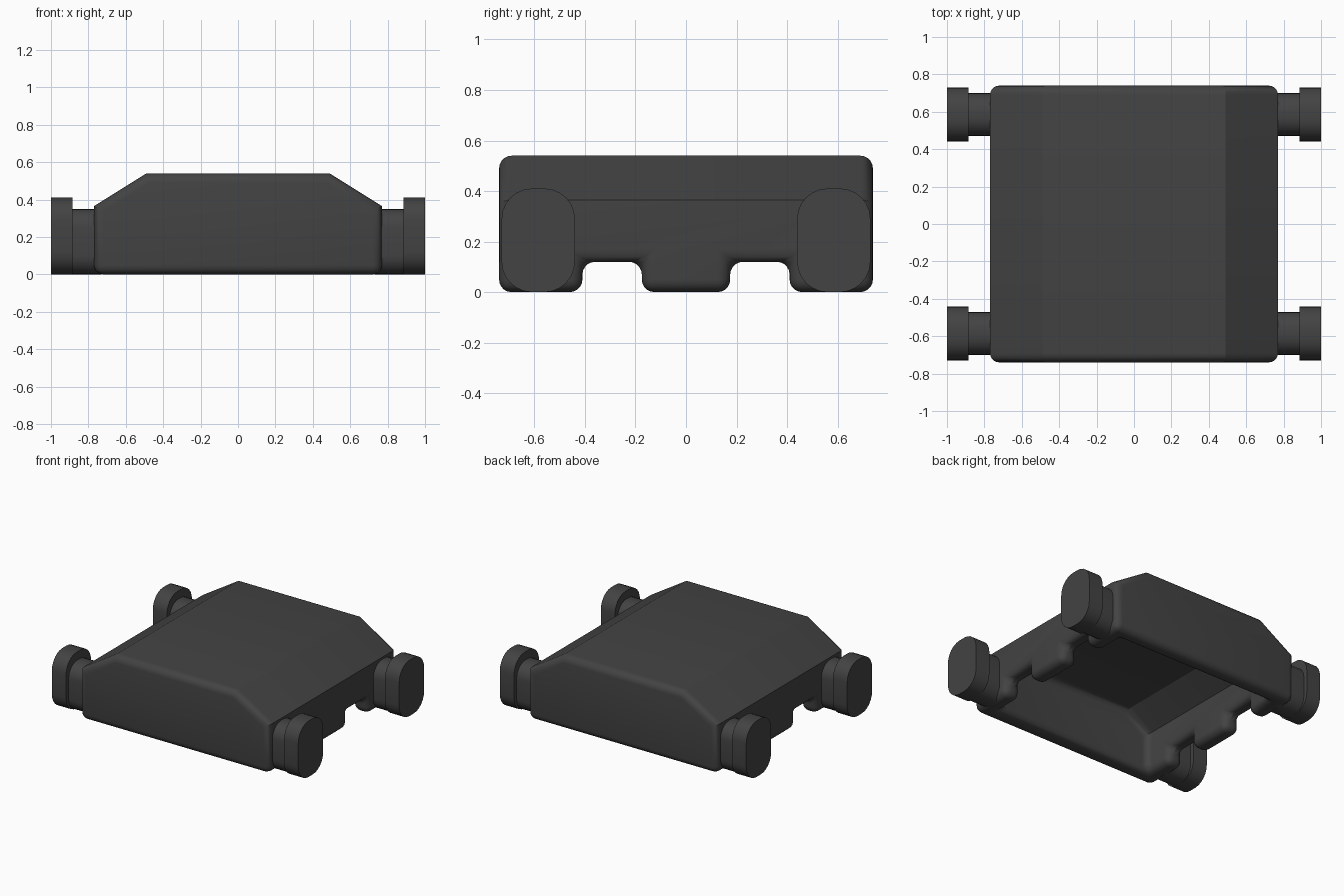
import bpy, bmesh, math

cube = bpy.data.objects.get("Cube")
if cube:
    bpy.data.objects.remove(cube, do_unlink=True)

# Single dark grey material
COLOR = (0.056, 0.056, 0.056, 1)
dark_grey = bpy.data.materials.new("dark_grey")
dark_grey.use_nodes = True
dark_grey.diffuse_color = COLOR
shader = dark_grey.node_tree.nodes["Principled BSDF"]
shader.inputs["Base Color"].default_value = COLOR
shader.inputs["Roughness"].default_value = 0.8


def prism(name, outline, depth):
    """Closed solid: outline points swept along the depth vector."""
    bm = bmesh.new()
    face = bm.faces.new([bm.verts.new(p) for p in outline])
    swept = bmesh.ops.extrude_face_region(bm, geom=[face])["geom"]
    verts = [v for v in swept if isinstance(v, bmesh.types.BMVert)]
    bmesh.ops.translate(bm, verts=verts, vec=depth)
    bmesh.ops.recalc_face_normals(bm, faces=bm.faces)
    mesh = bpy.data.meshes.new(name)
    bm.to_mesh(mesh)
    bm.free()
    obj = bpy.data.objects.new(name, mesh)
    bpy.context.collection.objects.link(obj)
    mesh.materials.append(dark_grey)
    return obj


def finish(obj, angle):
    """Bake modifiers and smooth the rounded edges."""
    bpy.ops.object.select_all(action="DESELECT")
    obj.select_set(True)
    bpy.context.view_layer.objects.active = obj
    bpy.ops.object.convert(target="MESH")
    bpy.ops.object.shade_smooth_by_angle(angle=math.radians(angle))


def hull(name, x_side, z_side, x_top, z_top, z_low, y_end):
    """Chamfered trapezoid section running front to back."""
    half = [(x_side, z_low), (x_side, z_side), (x_top, z_top)]
    section = half + [(-x, z) for x, z in reversed(half)]
    return prism(name, [(x, -y_end, z) for x, z in section], (0, 2 * y_end, 0))


# Hollow body, open underneath, with two notches through each side wall
body = hull("body_shell", 0.77, 0.365, 0.49, 0.54, 0, 0.74)
cutters = [hull("cavity_cutter", 0.64, 0.30, 0.455, 0.42, -0.2, 0.62)]
for s in (-1, 1):
    near, far = s * 0.175, s * 0.41
    outline = [(-1, near, -0.1), (-1, far, -0.1), (-1, far, 0.12), (-1, near, 0.12)]
    cutters.append(prism("notch_cutter", outline, (2, 0, 0)))
for cutter in cutters:
    cutter.hide_render = True
    cut = body.modifiers.new("cut", "BOOLEAN")
    cut.operation = "DIFFERENCE"
    cut.solver = "EXACT"
    cut.object = cutter
bevel = body.modifiers.new("rounding", "BEVEL")
bevel.width = 0.05
bevel.segments = 5
bevel.limit_method = "ANGLE"
bevel.angle_limit = math.radians(65)
finish(body, 28)
for cutter in cutters:
    bpy.data.objects.remove(cutter, do_unlink=True)


def rounded_block(name, x0, x1, y, width, height, radius):
    """Rounded rectangle facing sideways, standing on the ground."""
    outline = []
    steps = 6
    for quarter, (sy, sz) in enumerate([(1, 1), (-1, 1), (-1, -1), (1, -1)]):
        cy = y + sy * (width / 2 - radius)
        cz = height / 2 + sz * (height / 2 - radius)
        for i in range(steps + 1):
            a = math.pi / 2 * (quarter + i / steps)
            outline.append((x0, cy + radius * math.cos(a), cz + radius * math.sin(a)))
    finish(prism(name, outline, (x1 - x0, 0, 0)), 35)


# Four end pads, each on a narrower stub
for end, sy in (("front", -1), ("back", 1)):
    for side, sx in (("left", 1), ("right", -1)):
        y = sy * 0.585
        rounded_block(f"{end}_{side}_stub", sx * 0.73, sx * 0.885, y, 0.23, 0.35, 0.1)
        rounded_block(f"{end}_{side}_pad", sx * 0.885, sx * 1.0, y, 0.29, 0.41, 0.12)
